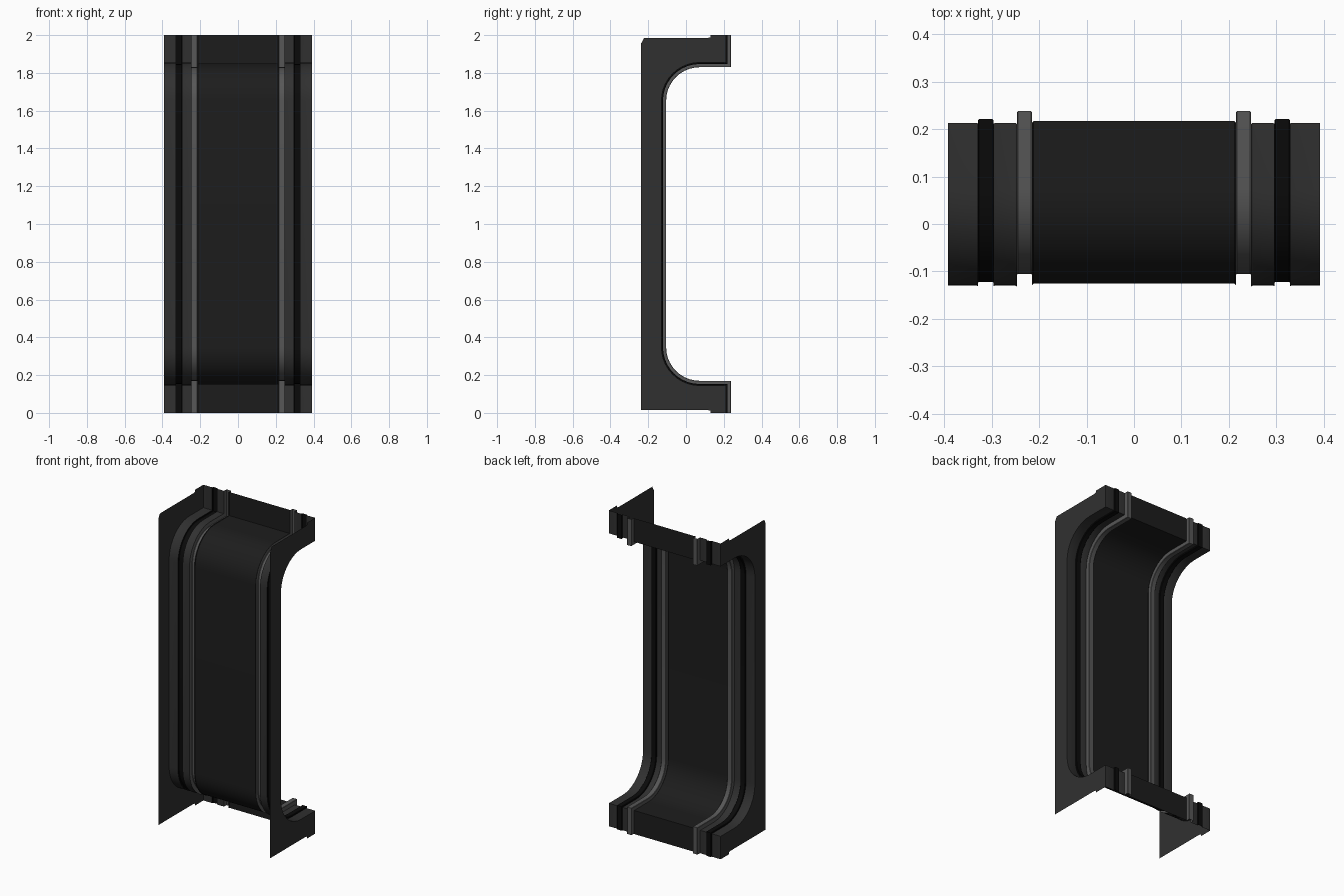
import bpy, math

if "Cube" in bpy.data.objects:
    bpy.data.objects.remove(bpy.data.objects["Cube"])


def material(name, v):
    m = bpy.data.materials.new(name)
    m.diffuse_color = (v, v, v, 1)
    m.use_nodes = True
    m.node_tree.nodes["Principled BSDF"].inputs["Base Color"].default_value = m.diffuse_color
    return m


PANEL = material("panel_grey", 0.030)
CENTRE = material("centre_dark", 0.012)
GROOVE = material("groove_black", 0.003)
RIB = material("rib_light", 0.095)


def c_profile(d, n=10):
    """C-shaped (y, z) line opening to +y, moved d into the opening."""
    cy, cz, r = 0.072, 0.347, 0.202 - d
    low = [(0.213 + d, 0.0), (0.213 + d, cz - r)]
    for i in range(n + 1):
        a = math.pi / 2 * i / n
        low.append((cy - r * math.sin(a), cz - r * math.cos(a)))
    return low + [(y, 2 - z) for y, z in reversed(low)]


def make(name, verts, faces, mat):
    me = bpy.data.meshes.new(name)
    me.from_pydata(verts, [], faces)
    me.materials.append(mat)
    ob = bpy.data.objects.new(name, me)
    bpy.context.collection.objects.link(ob)
    mod = ob.modifiers.new("mirror", 'MIRROR')
    mod.merge_threshold = 0.0005
    bpy.context.view_layer.objects.active = ob
    ob.select_set(True)
    bpy.ops.object.shade_smooth_by_angle(angle=math.radians(30))
    ob.select_set(False)
    return ob


def sweep(name, section, mat):
    """Sweep an (x, offset) cross-section along the C line."""
    lines = [[(x, y, z) for y, z in c_profile(d)] for x, d in section]
    n = len(lines[0])
    verts = [v for line in lines for v in line]
    faces = [(k * n + i, (k + 1) * n + i, (k + 1) * n + i + 1, k * n + i + 1)
             for k in range(len(section) - 1) for i in range(n - 1)]
    return make(name, verts, faces, mat)


# Curved lining, from the middle outward
sweep("centre_lining", [(0, 0.004), (0.212, 0.004), (0.215, 0.001)], CENTRE)
sweep("raised_rib", [(0.215, 0.001), (0.215, 0.023), (0.217, 0.025),
                     (0.245, 0.025), (0.247, 0.023), (0.247, -0.002)], RIB)
sweep("inner_band", [(0.247, -0.002), (0.25, 0.0), (0.293, 0.0),
                     (0.296, -0.001)], PANEL)
sweep("dark_strip", [(0.296, -0.001), (0.296, 0.006), (0.298, 0.008),
                     (0.327, 0.008), (0.329, 0.006), (0.329, -0.001)], GROOVE)
sweep("outer_band", [(0.329, -0.001), (0.332, 0.0), (0.392, 0.0)], PANEL)

# Flat side plate, cut to the C line
outline = c_profile(0.0) + [(0.13, 2.0), (0.13, 1.988), (0.11, 1.984),
                            (-0.222, 1.984), (-0.238, 1.955),
                            (-0.238, 0.016), (0.11, 0.016), (0.13, 0.012),
                            (0.13, 0.0)]
make("side_plate", [(0.392, y, z) for y, z in outline],
     [tuple(range(len(outline)))], PANEL)
